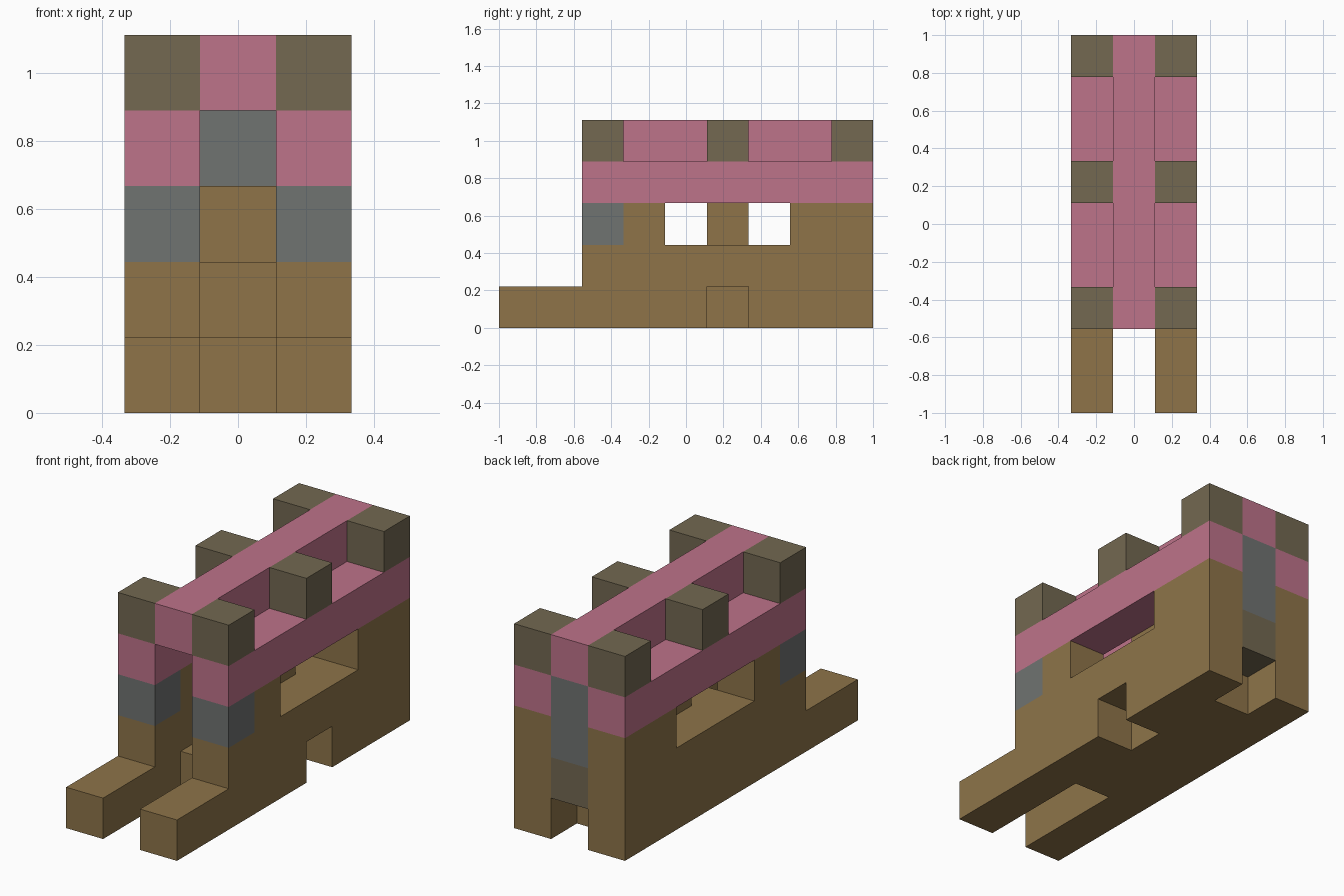
import bpy
import bmesh
from math import radians
from mathutils import Vector

if "Cube" in bpy.data.objects:
    bpy.data.objects.remove(bpy.data.objects["Cube"])

U = 2 / 9                                # edge of one building block
ORIGIN = Vector((-1.5, -4.5, 0))         # corner of the block grid, in blocks


def make_material(name, rgb):
    linear = [((c / 255 + 0.055) / 1.055) ** 2.4 for c in rgb] + [1]
    mat = bpy.data.materials.new(name)
    mat.use_nodes = True
    mat.diffuse_color = linear
    bsdf = mat.node_tree.nodes["Principled BSDF"]
    bsdf.inputs["Base Color"].default_value = linear
    bsdf.inputs["Roughness"].default_value = 0.9
    return mat


brown = make_material("brown wood", (142, 116, 73))
pink = make_material("pink", (190, 115, 138))
grey = make_material("grey stone", (112, 115, 113))
umber = make_material("dark umber", (115, 104, 81))

RIGHT, MID, LEFT = range(3)
parts = {}                               # part name -> (material, set of cells)


def blocks(name, mat, x, ys, zs):
    """Add a row or wall of grid blocks to a named part."""
    cells = parts.setdefault(name, (mat, set()))[1]
    cells.update((x, y, z) for y in ys for z in zs)


# Two mirrored side walls with feet, window gap, rails and battlements
for side, x in (("right", RIGHT), ("left", LEFT)):
    wall = side + "_wall"
    blocks(wall, brown, x, range(9), [0])
    blocks(wall, brown, x, range(2, 9), [1])
    blocks(wall, brown, x, (3, 7, 8), [2])
    blocks(side + "_front_stone", grey, x, [2], [2])
    blocks(side + "_rail", pink, x, range(2, 9), [3])
    for y, place in ((2, "front"), (5, "middle"), (8, "back")):
        blocks(f"{side}_{place}_battlement", umber, x, [y], [4])

# Low doorway in the left wall
parts["left_wall"][1].remove((LEFT, 5, 0))

# Inner floor rising in steps to a centre post
blocks("inner_steps", brown, MID, range(3, 8), [0])
blocks("inner_steps", brown, MID, range(4, 8), [1])
blocks("inner_steps", brown, MID, (5, 7), [2])

# Back panel above the rear opening, and the roof ridge
blocks("back_lintel", umber, MID, [8], [1])
blocks("back_panel", grey, MID, [8], (2, 3))
blocks("roof_ridge", pink, MID, range(2, 9), [4])

solid = set().union(*(cells for _, cells in parts.values()))


def add_face(bm, cell, axis, step):
    """Add the square on one side of a block, wound outward."""
    a, b = (axis + 1) % 3, (axis + 2) % 3
    corners = []
    for i, j in ((0, 0), (1, 0), (1, 1), (0, 1)):
        p = Vector(cell)
        p[axis] += step > 0
        p[a] += i
        p[b] += j
        corners.append(bm.verts.new((p + ORIGIN) * U))
    bm.faces.new(corners if step > 0 else corners[::-1])


# Build each part from its exposed block sides, merging flat areas
for name, (mat, cells) in parts.items():
    bm = bmesh.new()
    for cell in sorted(cells):
        for axis in range(3):
            for step in (-1, 1):
                neighbour = list(cell)
                neighbour[axis] += step
                if tuple(neighbour) not in solid:
                    add_face(bm, cell, axis, step)
    bmesh.ops.remove_doubles(bm, verts=bm.verts, dist=U / 100)
    bmesh.ops.dissolve_limit(bm, angle_limit=radians(1), verts=bm.verts, edges=bm.edges)
    mesh = bpy.data.meshes.new(name)
    bm.to_mesh(mesh)
    bm.free()
    mesh.materials.append(mat)
    bpy.context.collection.objects.link(bpy.data.objects.new(name, mesh))
